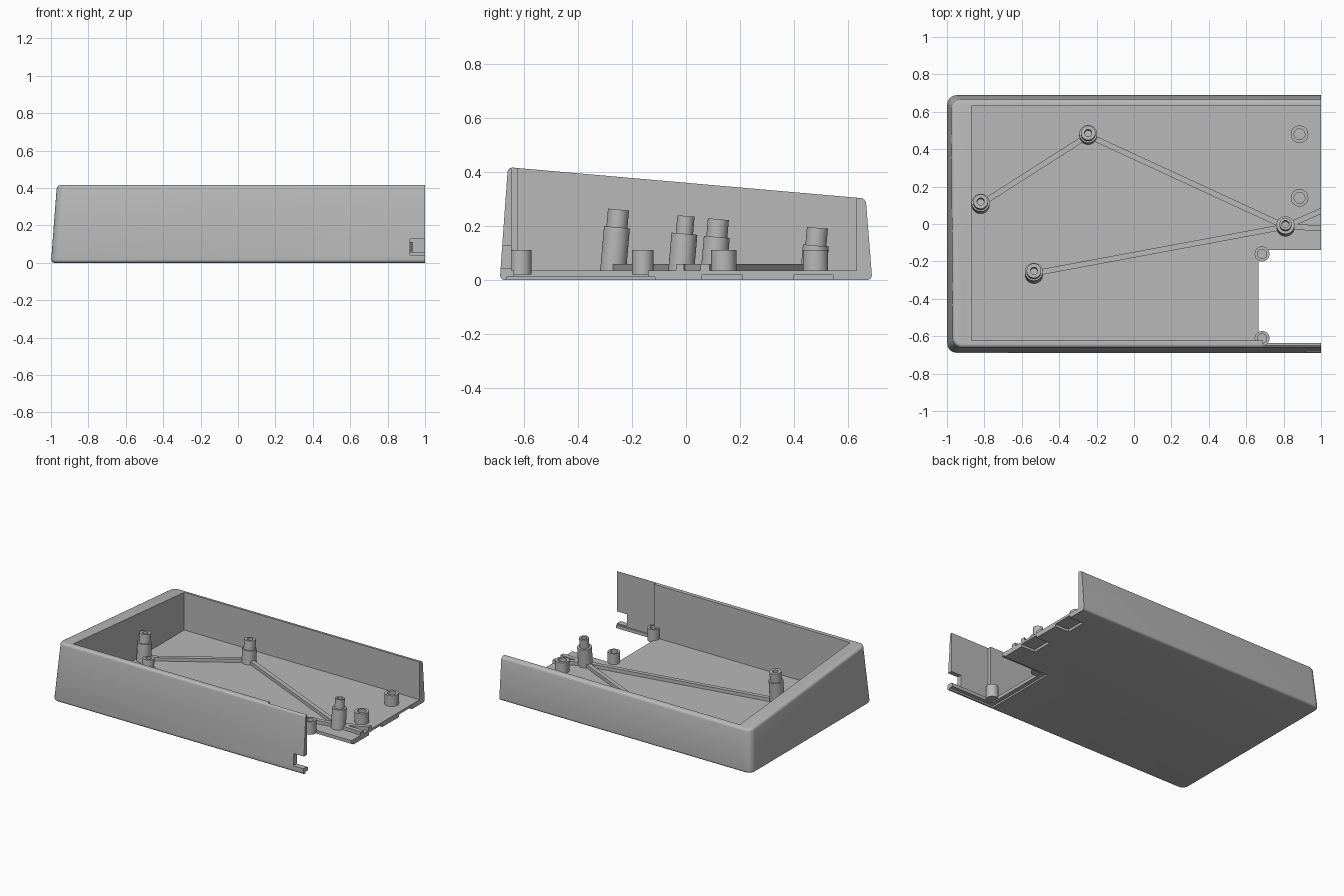
import bpy, bmesh, math
from mathutils import Vector, Matrix

cube = bpy.data.objects.get("Cube")
if cube:
    bpy.data.objects.remove(cube, do_unlink=True)

grey = bpy.data.materials.new("matte grey")
grey.use_nodes = True
COLOR = (0.48, 0.48, 0.48, 1)
grey.diffuse_color = COLOR
grey.node_tree.nodes["Principled BSDF"].inputs["Base Color"].default_value = COLOR


def make(name, bm):
    bmesh.ops.recalc_face_normals(bm, faces=bm.faces)
    mesh = bpy.data.meshes.new(name)
    bm.to_mesh(mesh)
    bm.free()
    mesh.materials.append(grey)
    ob = bpy.data.objects.new(name, mesh)
    bpy.context.collection.objects.link(ob)
    return ob


def smooth(ob):
    bpy.ops.object.select_all(action='DESELECT')
    ob.select_set(True)
    bpy.context.view_layer.objects.active = ob
    bpy.ops.object.shade_smooth_by_angle(angle=math.radians(35))


def box_bm(x, y, z):
    bm = bmesh.new()
    bmesh.ops.create_cube(bm, size=1)
    for v in bm.verts:
        v.co = [r[0] if c < 0 else r[1] for c, r in zip(v.co, (x, y, z))]
    return bm


def cut(target, x, y, z):
    cutter = make("cutter", box_bm(x, y, z))
    cutter.hide_render = True
    mod = target.modifiers.new("cut", 'BOOLEAN')
    mod.operation, mod.solver, mod.object = 'DIFFERENCE', 'EXACT', cutter
    bpy.context.view_layer.objects.active = target
    bpy.ops.object.modifier_apply(modifier=mod.name)
    bpy.data.objects.remove(cutter, do_unlink=True)


def lathe(name, profile, location, tilt=0.0, sides=32):
    bm = bmesh.new()
    verts = [bm.verts.new((r, 0, h)) for r, h in profile]
    edges = [bm.edges.new(pair) for pair in zip(verts, verts[1:])]
    bmesh.ops.spin(bm, geom=verts + edges, cent=(0, 0, 0), axis=(0, 0, 1),
                   angle=math.tau, steps=sides, use_duplicate=False)
    bmesh.ops.remove_doubles(bm, verts=bm.verts, dist=1e-5)
    bm.transform(Matrix.Translation(location) @ Matrix.Rotation(-tilt, 4, 'X'))
    ob = make(name, bm)
    smooth(ob)
    return ob


# Drafted body with a sloping top and rounded edges
bm = box_bm((-1, 1), (-0.69, 0.69), (0, 1))
for v in bm.verts:
    if v.co.z > 0.5:
        front = v.co.y < 0
        v.co.y = -0.66 if front else 0.666
        v.co.z = 0.418 if front else 0.302
        if v.co.x < 0:
            v.co.x = -0.968 if front else -0.977
corners = [e for e in bm.edges if all(v.co.x < 0 for v in e.verts)
           and abs(e.verts[0].co.z - e.verts[1].co.z) > 0.2]
bmesh.ops.bevel(bm, geom=corners, offset=0.05, segments=6, profile=0.5, affect='EDGES')
bmesh.ops.recalc_face_normals(bm, faces=bm.faces)
rims = {e for f in bm.faces if abs(f.normal.z) > 0.9 for e in f.edges
        if not all(v.co.x > 0.99 for v in e.verts)}
bmesh.ops.bevel(bm, geom=list(rims), offset=0.018, segments=4, profile=0.5, affect='EDGES')
tray = make("tray", bm)

# Cavity, thinned front wall end, floor opening and end slot
cut(tray, (-0.87, 1.1), (-0.622, 0.632), (0.035, 1))
cut(tray, (0.69, 1.1), (-0.647, -0.5), (0.035, 1))
cut(tray, (0.665, 1.1), (-0.637, -0.14), (-0.1, 0.1))
cut(tray, (0.92, 1.1), (-0.8, -0.6), (0.043, 0.128))
# Underside relief around the opening and the two end pockets
cut(tray, (0.635, 1.1), (-0.665, -0.115), (-0.1, 0.012))
for low, high in ((0.06, 0.21), (0.40, 0.545)):
    cut(tray, (0.89, 1.1), (low, high), (-0.1, 0.018))
smooth(tray)

# Stepped posts leaning square to the sloping top
TILT = math.radians(5)
FOOT = 0.022
posts = [(-0.82, 0.12, 0.226), (-0.245, 0.487, 0.194), (0.81, 0.0, 0.238), (-0.535, -0.25, 0.262)]
for i, (x, y, top) in enumerate(posts):
    h = top - FOOT
    step = h - 0.066
    neck = 0.032 if i == 2 else 0.039
    lathe(f"post_{i + 1}",
          [(0, 0), (0.048, 0), (0.048, step), (neck, step), (neck, h),
           (0.019, h), (0.019, h - 0.06), (0, h - 0.06)],
          (x, y - h * math.tan(TILT), FOOT), TILT)

# Short hollow bosses
for i, (x, y, r) in enumerate([(0.885, 0.14, 0.047), (0.885, 0.48, 0.047),
                               (0.685, -0.16, 0.04), (0.685, -0.612, 0.04)]):
    lathe(f"boss_{i + 1}",
          [(0, 0.02), (r, 0.02), (r, 0.112), (r * 0.62, 0.112), (r * 0.62, 0.045), (0, 0.045)],
          (x, y, 0))


# Low ribs joining the posts
def rib(name, a, b, width=0.03):
    a, b = Vector(a), Vector(b)
    d = (b - a).normalized()
    side = Vector((-d.y, d.x)) * width / 2
    ends = []
    for p in (a, b):
        for s in (side, -side):
            q = p + s
            if p.x > 0.99:  # keep the outer end flush with the open side
                q -= d * (q.x - 1) / d.x
            ends.append(q)
    order = [ends[0], ends[1], ends[3], ends[2]]
    bm = bmesh.new()
    face = bm.faces.new([bm.verts.new((q.x, q.y, 0.03)) for q in order])
    up = bmesh.ops.extrude_face_region(bm, geom=[face])["geom"]
    bmesh.ops.translate(bm, vec=(0, 0, 0.029),
                        verts=[g for g in up if isinstance(g, bmesh.types.BMVert)])
    make(name, bm)


spots = [(x, y - 0.014) for x, y, top in posts]
links = [(spots[0], spots[1]), (spots[1], spots[2]), (spots[3], spots[2]),
         (spots[2], (1, 0.07)), (spots[2], (1, -0.022))]
for i, (a, b) in enumerate(links):
    rib(f"rib_{i + 1}", a, b)
